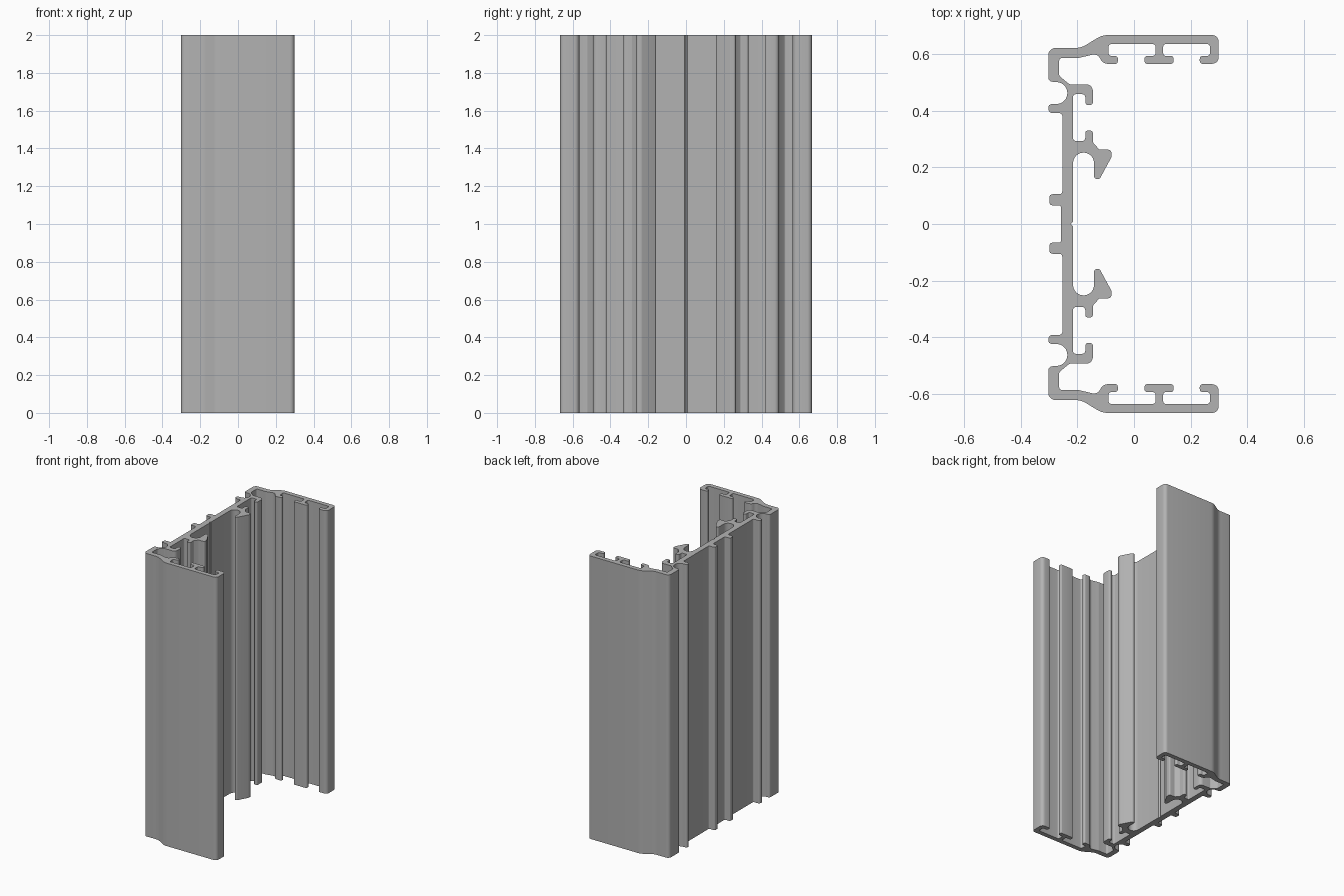
import bpy
import bmesh
from math import cos, sin, tan, radians
from mathutils import Vector

cube = bpy.data.objects.get("Cube")
if cube:
    bpy.data.objects.remove(cube, do_unlink=True)

HEIGHT = 2.0
OUTER, INNER, EDGE = -0.253, -0.215, -0.302      # web faces and outermost edge
TOP, CEILING, SHELF, LIP = 0.667, 0.635, 0.593, 0.565   # flange levels
SOFT, ROUND = 0.01, 0.024                        # corner radii


def corners(points, radius=SOFT):
    """Points that share one corner radius."""
    return [(x, y, radius) for x, y in points]


def arc(cx, cy, r, start, end, steps=12):
    """Ready-made curve points that need no rounding."""
    angles = [radians(start + (end - start) * i / steps) for i in range(steps + 1)]
    return [(cx + r * cos(a), cy + r * sin(a), 0) for a in angles]


def foot(right, left):
    """Free foot hanging under the flange, walked from right to left."""
    return corners([(right, SHELF), (right, LIP), (left, LIP), (left, SHELF)])


def rounded(points, steps=5):
    """Replace each corner by a tangent arc."""
    out = []
    for i, (x, y, radius) in enumerate(points):
        p = Vector((x, y))
        if radius == 0 or i in (0, len(points) - 1):
            out.append(p)
            continue
        a = Vector(points[i - 1][:2]) - p
        b = Vector(points[i + 1][:2]) - p
        half = a.angle(b) / 2
        if half > radians(88):
            out.append(p)
            continue
        reach = min(radius / tan(half), a.length * 0.48, b.length * 0.48)
        r = reach * tan(half)
        bisector = (a.normalized() + b.normalized()).normalized()
        centre = p + bisector * (r / sin(half))
        start = p + a.normalized() * reach - centre
        end = p + b.normalized() * reach - centre
        sweep = start.angle_signed(end)
        for k in range(steps + 1):
            t = -sweep * k / steps
            out.append(centre + Vector((start.x * cos(t) - start.y * sin(t),
                                        start.x * sin(t) + start.y * cos(t))))
    return out


# Outside of the web: locating tab, lug and round channel
outline = corners([(OUTER - 0.004, 0), (OUTER - 0.004, 0.066), (-0.298, 0.066),
                   (-0.298, 0.105), (OUTER, 0.105), (OUTER, 0.391)])
outline += corners([(EDGE, 0.391), (EDGE, 0.422)], 0.015)
outline += arc(-0.274, 0.462, 0.039, -100, 100)
outline += corners([(EDGE, 0.505), (EDGE, 0.621)], ROUND)

# Outside of the flange, with the gentle step
outline += corners([(-0.187, 0.621), (-0.112, TOP)], 0.08)
outline += corners([(0.299, TOP), (0.299, LIP)], ROUND)

# Inside of the flange: end hook, T foot and inner hook
outline += corners([(0.232, LIP), (0.232, SHELF), (0.268, SHELF),
                    (0.268, CEILING), (0.103, CEILING), (0.103, SHELF)])
outline += foot(0.14, 0.037)
outline += corners([(0.076, SHELF), (0.076, CEILING), (-0.09, CEILING), (-0.09, SHELF)])
outline += foot(-0.057, -0.108)[:2]
outline += corners([(-0.11, LIP), (-0.128, 0.602), (-0.195, 0.586)], 0.03)
outline += corners([(-0.264, 0.586), (-0.264, 0.523), (-0.228, 0.493)])

# Upper arm of the snap groove
outline += corners([(-0.145, 0.493)], ROUND)
outline += corners([(-0.145, 0.42), (-0.172, 0.42), (-0.172, 0.458), (INNER, 0.458)])

# Lower arm and barbed clip
outline += corners([(INNER, 0.293), (-0.172, 0.293), (-0.172, 0.33), (-0.145, 0.33),
                    (-0.145, 0.288), (-0.122, 0.262), (-0.08, 0.262), (-0.08, 0.235),
                    (-0.121, 0.159), (-0.141, 0.159)])
outline += arc(-0.178, 0.215, 0.037, 0, 180)

# Inside of the web with a fine centre groove
outline += corners([(INNER, 0.008), (INNER - 0.008, 0)], 0)

# Mirror the half outline front to back and extrude it
half = rounded(outline)
profile = half + [Vector((p.x, -p.y)) for p in reversed(half[1:-1])]

bm = bmesh.new()
base = bm.faces.new([bm.verts.new((p.x, p.y, 0)) for p in profile])
bmesh.ops.remove_doubles(bm, verts=bm.verts[:], dist=0.0002)
result = bmesh.ops.extrude_face_region(bm, geom=bm.faces[:], use_keep_orig=True)
top = [v for v in result["geom"] if isinstance(v, bmesh.types.BMVert)]
bmesh.ops.translate(bm, verts=top, vec=(0, 0, HEIGHT))
bmesh.ops.recalc_face_normals(bm, faces=bm.faces[:])
mesh = bpy.data.meshes.new("extruded_channel")
bm.to_mesh(mesh)
bm.free()

# Plain grey metal
grey = bpy.data.materials.new("plain_grey")
grey.use_nodes = True
colour = (0.45, 0.45, 0.45, 1)
grey.diffuse_color = colour
grey.node_tree.nodes["Principled BSDF"].inputs["Base Color"].default_value = colour
mesh.materials.append(grey)

channel = bpy.data.objects.new("extruded_channel", mesh)
bpy.context.collection.objects.link(channel)
bpy.ops.object.select_all(action="DESELECT")
channel.select_set(True)
bpy.context.view_layer.objects.active = channel
bpy.ops.object.shade_smooth_by_angle(angle=radians(30))
